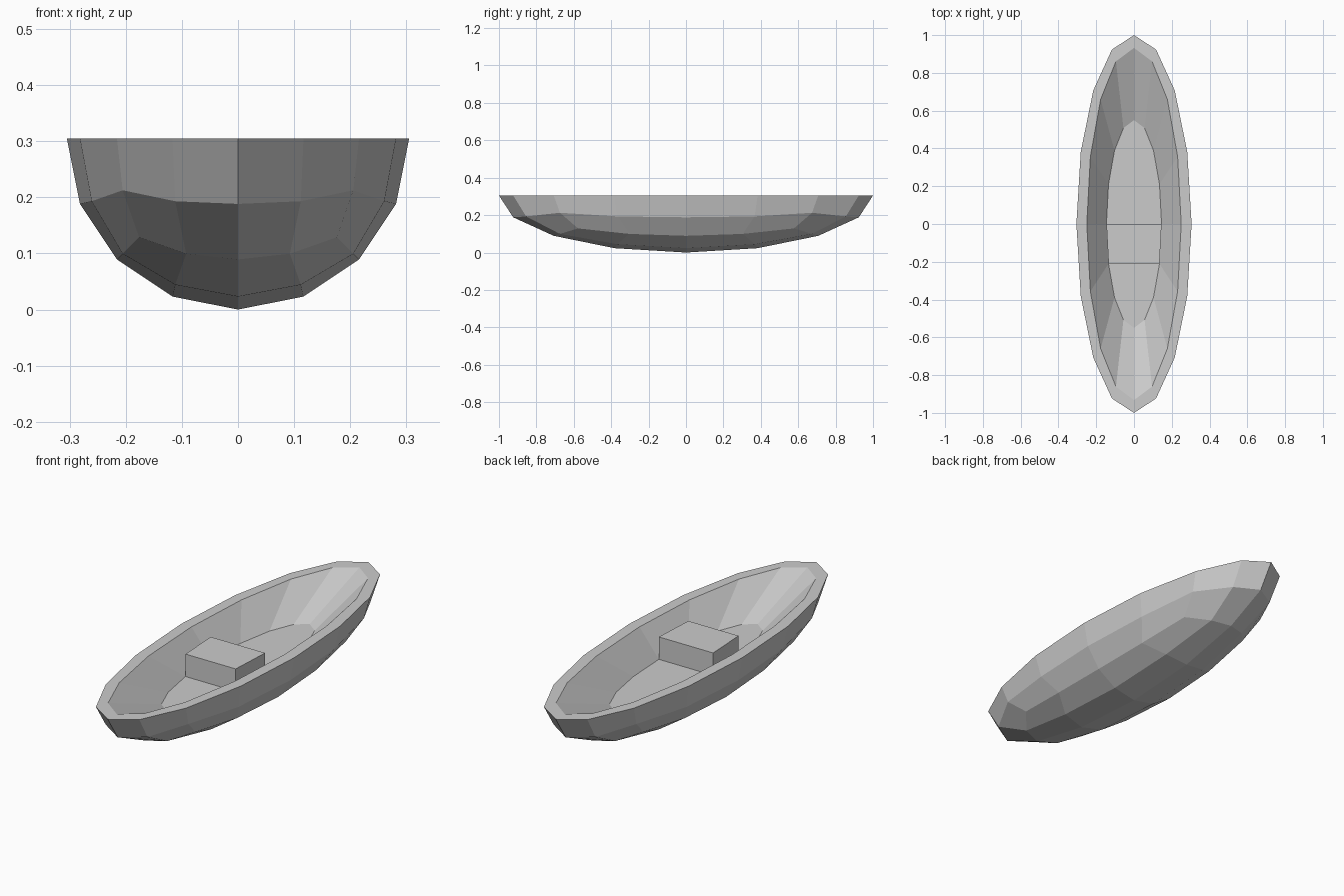
import bpy, bmesh

if "Cube" in bpy.data.objects:
    bpy.data.objects.remove(bpy.data.objects["Cube"])

HALF_WIDTH, HALF_LENGTH, DEPTH = 0.305, 1.0, 0.305
RIM = (0.25, 0.932)              # inner rim half sizes
FLOOR = (0.146, 0.55, 0.175)     # floor half sizes and height
SEAT_TOP = 0.284


def finish(bm, name):
    bmesh.ops.recalc_face_normals(bm, faces=bm.faces)
    mesh = bpy.data.meshes.new(name)
    bm.to_mesh(mesh)
    bm.free()
    obj = bpy.data.objects.new(name, mesh)
    bpy.context.collection.objects.link(obj)
    return obj


def extrude_ring(bm, edges, sx, sy, z):
    """Extrude a boundary loop and place the new loop at an ellipse."""
    half_x = max(v.co.x for e in edges for v in e.verts)
    half_y = max(v.co.y for e in edges for v in e.verts)
    geom = bmesh.ops.extrude_edge_only(bm, edges=edges)["geom"]
    for v in (g for g in geom if isinstance(g, bmesh.types.BMVert)):
        v.co = (v.co.x * sx / half_x, v.co.y * sy / half_y, z)
    return [g for g in geom if isinstance(g, bmesh.types.BMEdge) and g.is_boundary]


# Hull: lower half of a rounded cube, stretched lengthwise
bm = bmesh.new()
bmesh.ops.create_cube(bm, size=2)
for v in bm.verts:
    v.co.normalize()
for _ in range(2):
    bmesh.ops.subdivide_edges(bm, edges=bm.edges[:], cuts=1, use_grid_fill=True)
    for v in bm.verts:
        v.co.normalize()
upper = [f for f in bm.faces if f.calc_center_median().z > 0]
bmesh.ops.delete(bm, geom=upper, context='FACES')
for v in bm.verts:
    v.co = (v.co.x * HALF_WIDTH, v.co.y * HALF_LENGTH, (v.co.z + 1) * DEPTH)

# Flat rim, sloping inner wall and floor
loop = [e for e in bm.edges if e.is_boundary]
loop = extrude_ring(bm, loop, *RIM, DEPTH)
loop = extrude_ring(bm, loop, *FLOOR)
bmesh.ops.contextual_create(bm, geom=loop)
finish(bm, "hull")

# Seat: block raised from one strip of the floor
bm = bmesh.new()
back, front, front_y = FLOOR[0], FLOOR[0] * 0.924, -FLOOR[1] * 0.383
corners = [(-front, front_y), (front, front_y), (back, 0), (-back, 0)]
base = bm.faces.new([bm.verts.new((x, y, FLOOR[2])) for x, y in corners])
geom = bmesh.ops.extrude_face_region(bm, geom=[base], use_keep_orig=True)["geom"]
for v in (g for g in geom if isinstance(g, bmesh.types.BMVert)):
    v.co.z = SEAT_TOP
finish(bm, "seat")
